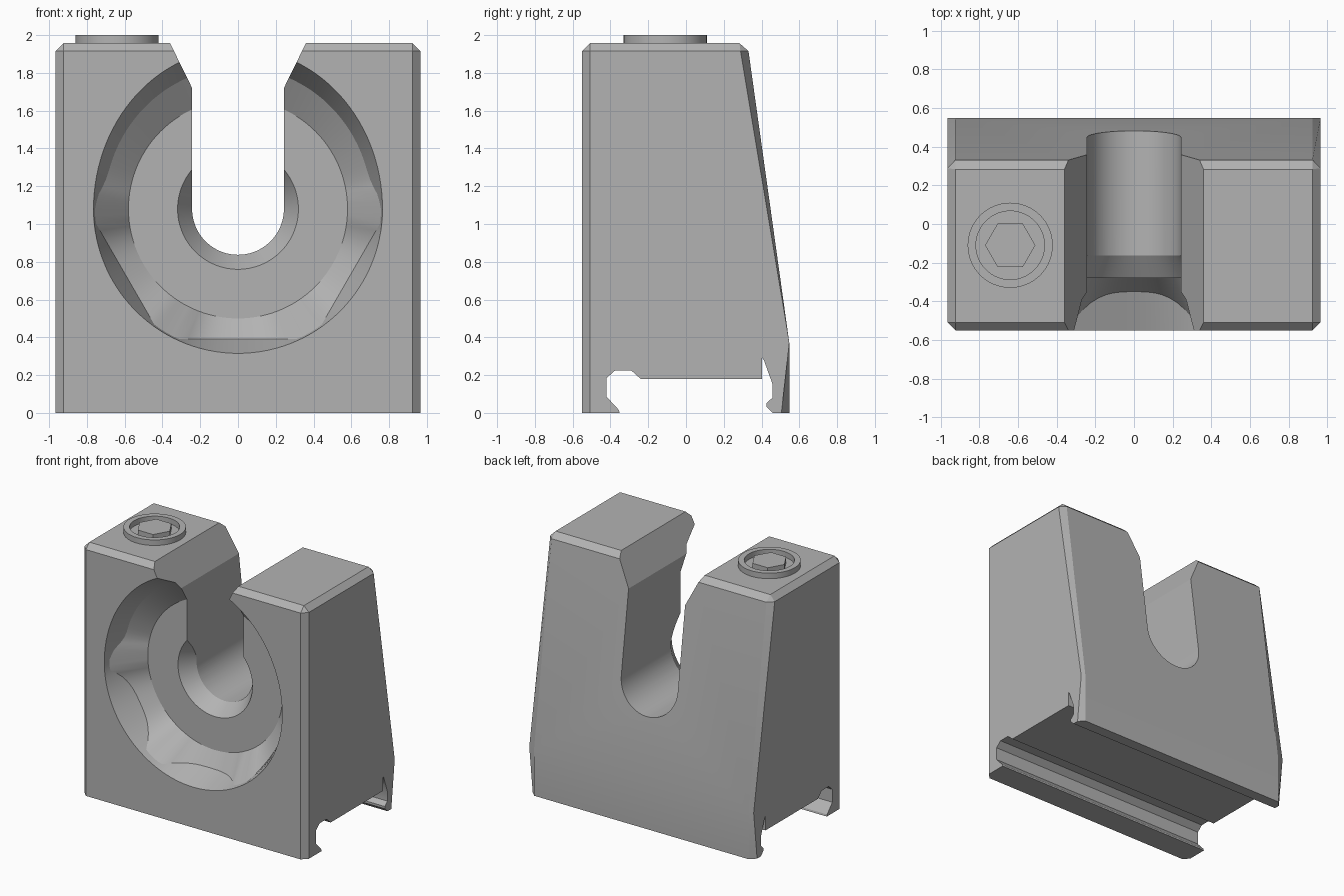
import bpy, bmesh, math
from math import sin, cos, pi, radians

if "Cube" in bpy.data.objects:
    bpy.data.objects.remove(bpy.data.objects["Cube"])

grey = bpy.data.materials.new("plain grey")
grey.diffuse_color = (0.45, 0.45, 0.45, 1)
grey.use_nodes = True
grey.node_tree.nodes["Principled BSDF"].inputs["Base Color"].default_value = grey.diffuse_color
CZ = 1.08  # height of the bore axis


def finish(name, bm):
    bmesh.ops.recalc_face_normals(bm, faces=bm.faces)
    me = bpy.data.meshes.new(name)
    bm.to_mesh(me)
    bm.free()
    me.materials.append(grey)
    ob = bpy.data.objects.new(name, me)
    bpy.context.collection.objects.link(ob)
    return ob


def loft(rings, cap=True):
    bm = bmesh.new()
    loops = [[bm.verts.new(p) for p in ring] for ring in rings]
    n = len(loops[0])
    for a, b in zip(loops, loops[1:]):
        for i in range(n):
            j = (i + 1) % n
            bm.faces.new((a[i], a[j], b[j], b[i]))
    if cap:
        bm.faces.new(loops[0])
        bm.faces.new(loops[-1])
    return bm


def cut(target, cutter):
    mod = target.modifiers.new(cutter.name, 'BOOLEAN')
    mod.operation, mod.solver, mod.object = 'DIFFERENCE', 'EXACT', cutter
    bpy.context.view_layer.objects.active = target
    bpy.ops.object.modifier_apply(modifier=mod.name)
    bpy.data.objects.remove(cutter)


# Block body: side profile extruded along x, all edges chamfered except base and back crease
side = [(-.55, 0), (-.55, 1.957), (.325, 1.957), (.547, .37), (.547, 0)]
bm = loft([[(x, y, z) for y, z in side] for x in (-.965, .965)])


def chamfered(e):
    a, b = (v.co for v in e.verts)
    along_x = abs(a.x - b.x) > .1
    return min(a.z, b.z) > 1.9 if along_x else max(a.z, b.z) > .01


bmesh.ops.bevel(bm, geom=[e for e in bm.edges if chamfered(e)], offset=.042,
                offset_type='OFFSET', segments=1, affect='EDGES')
body = finish("block_body", bm)

# Rail clip groove along the base
groove = [(-.34, -.05), (-.355, .015), (-.42, .085), (-.42, .185), (-.375, .225),
          (-.29, .225), (-.24, .18), (.402, .18), (.402, .292), (.412, .28),
          (.457, .155), (.457, .08), (.425, .05), (.425, .033), (.46, 0), (.46, -.05)]
cut(body, finish("groove_cutter", loft([[(x, y, z) for y, z in groove] for x in (-1.2, 1.2)])))

# Front recess: round mouth, hexagonal shoulder below, flat floor, tapered bore
N = 120
mouth, outer, shoulder, floor, bore_top, bore_end = [], [], [], [], [], []


def polar(r, a, y, k=1.0):
    return (r * cos(a), y, CZ + r * sin(a) * k)


for i in range(N):
    a = 2 * pi * i / N
    up = max(0.0, sin(a))
    k = 1.11 if up > 0 else 1.0
    flat = (a + radians(30)) % radians(60) - radians(30)      # angle from nearest corner
    rh = min(.69 / cos(radians(30) - abs(flat)), .757)
    t = (rh - .69) / .067
    yh = -.35 - .15 * t ** 1.5
    w = min(1, up * 3)                                        # hexagon fades out on the hood
    mouth.append(polar(.768, a, -.65, k))
    outer.append(polar(.765, a, -.55, k))
    shoulder.append(polar(rh + (.71 - rh) * w, a, yh + (-.39 - yh) * w, 1 + (k - 1) * .5 * w))
    floor.append(polar(.58, a, -.28))
    bore_top.append(polar(.32, a, -.28))
    bore_end.append(polar(.235, a, -.15))
cut(body, finish("recess_cutter", loft([mouth, outer, shoulder, floor, bore_top, bore_end])))

# U-shaped slot with flared mouth, right through the block
arc = [(.243 * cos(pi + pi * i / 48), CZ + .243 * sin(pi + pi * i / 48)) for i in range(49)]
slot = arc + [(.243, 1.72), (.41, 2.06), (-.41, 2.06), (-.243, 1.72)]
cut(body, finish("slot_cutter", loft([[(x, y, z) for x, z in slot] for y in (-.9, .9)])))

# Raised ring and hexagon on the left shoulder
def circle(r, z, n):
    return [(-.64 + r * cos(2 * pi * i / n), -.11 + r * sin(2 * pi * i / n), z) for i in range(n)]


ring = [circle(r, z, 64) for r, z in ((.22, 1.95), (.22, 2), (.177, 2), (.177, 1.95), (.22, 1.95))]
bm = loft(ring, cap=False)
bmesh.ops.remove_doubles(bm, verts=bm.verts, dist=1e-5)
top_ring = finish("raised_ring", bm)
top_hex = finish("raised_hexagon", loft([circle(.13, z, 6) for z in (1.95, 2)]))

for ob in (body, top_ring, top_hex):
    bpy.ops.object.select_all(action='DESELECT')
    ob.select_set(True)
    bpy.context.view_layer.objects.active = ob
    bpy.ops.object.shade_smooth_by_angle(angle=radians(25))
